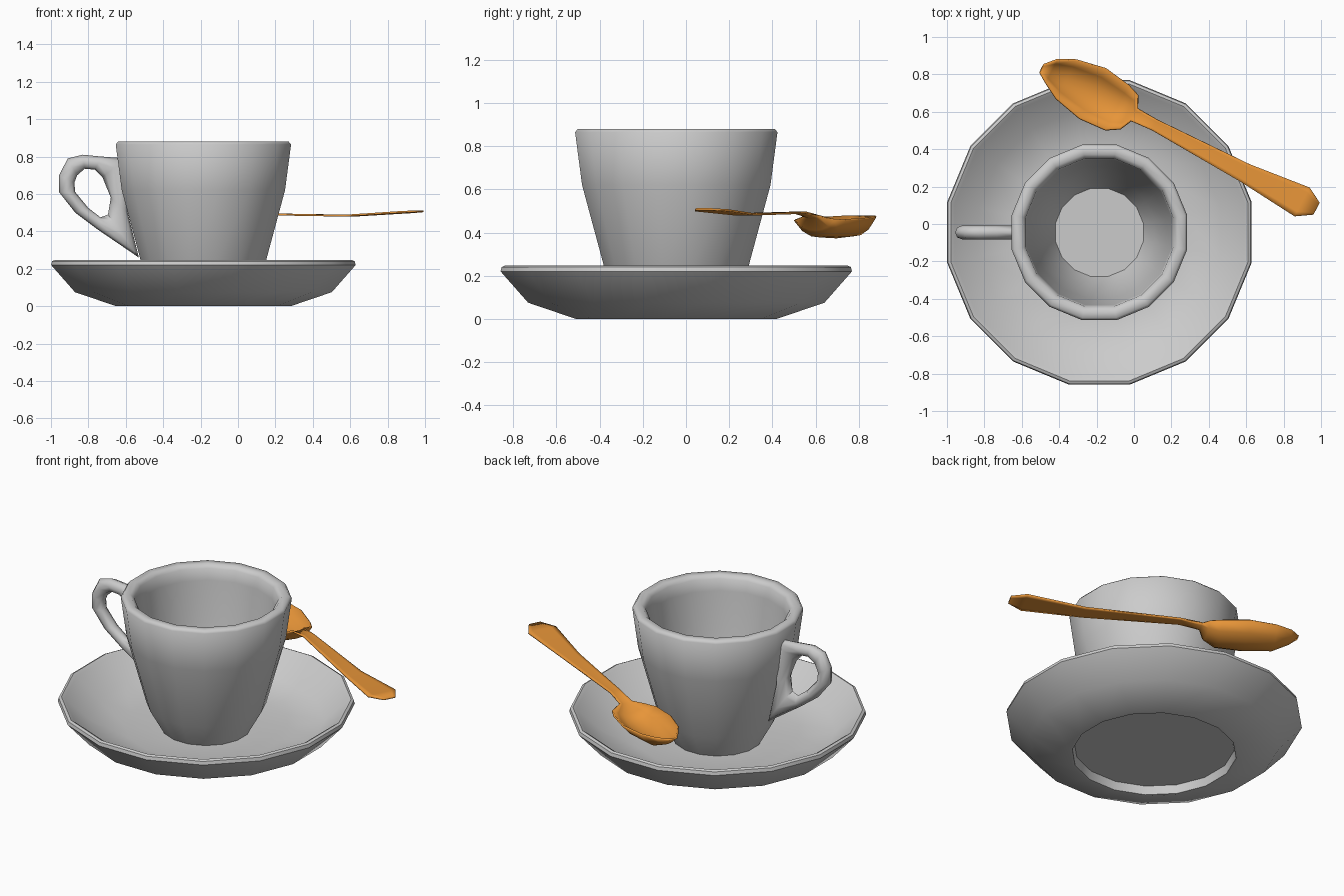
import bpy, bmesh, math
from mathutils import Vector

if "Cube" in bpy.data.objects:
    bpy.data.objects.remove(bpy.data.objects["Cube"])

CX, CY = -0.185, -0.045   # shared axis of cup and saucer
SIDES = 16


def finish(name, rings, closed_ring=True, closed_path=False, caps=False, angle=35):
    """Skin a list of point rings into a smooth-shaded object."""
    bm = bmesh.new()
    vs = [[bm.verts.new(p) for p in ring] for ring in rings]
    n = len(vs[0])
    for i in range(len(vs) if closed_path else len(vs) - 1):
        a, b = vs[i], vs[(i + 1) % len(vs)]
        for j in range(n if closed_ring else n - 1):
            k = (j + 1) % n
            bm.faces.new((a[j], a[k], b[k], b[j]))
    if caps:
        bm.faces.new(vs[0][::-1])
        bm.faces.new(vs[-1])
    bmesh.ops.recalc_face_normals(bm, faces=bm.faces[:])
    me = bpy.data.meshes.new(name)
    bm.to_mesh(me)
    bm.free()
    me.shade_smooth()
    me.set_sharp_from_angle(angle=math.radians(angle))
    ob = bpy.data.objects.new(name, me)
    bpy.context.collection.objects.link(ob)
    return ob


def lathe(name, profile, angle):
    rings = []
    for r, z in profile:
        rings.append([(CX + r * math.cos((k + 0.5) * math.tau / SIDES),
                       CY + r * math.sin((k + 0.5) * math.tau / SIDES), z)
                      for k in range(SIDES)])
    return finish(name, rings, caps=True, angle=angle)


# Saucer: recessed underside, foot, flared rim, shallow dish
lathe("saucer", [(0.45, 0.05), (0.46, 0.0), (0.475, 0.0), (0.70, 0.075), (0.83, 0.22),
                 (0.825, 0.24), (0.81, 0.247), (0.79, 0.235), (0.66, 0.115),
                 (0.46, 0.075), (0.24, 0.07)], 50)

# Cup: outer wall, rounded rim, inner wall and floor
lathe("cup", [(0.245, 0.06), (0.335, 0.22), (0.445, 0.62), (0.478, 0.865), (0.465, 0.88),
              (0.425, 0.88), (0.403, 0.86), (0.395, 0.79), (0.36, 0.55),
              (0.30, 0.22), (0.24, 0.09)], 50)

# Cup handle: closed loop of oval sections between outer and inner outlines (x, z)
pairs = [((-0.60, 0.79), (-0.725, 0.69)), ((-0.73, 0.80), (-0.765, 0.73)),
         ((-0.83, 0.81), (-0.82, 0.735)), ((-0.91, 0.79), (-0.86, 0.70)),
         ((-0.957, 0.70), (-0.875, 0.66)), ((-0.957, 0.61), (-0.87, 0.61)),
         ((-0.87, 0.50), (-0.80, 0.525)), ((-0.75, 0.41), (-0.735, 0.475)),
         ((-0.53, 0.26), (-0.695, 0.49)), ((-0.59, 0.50), (-0.68, 0.58))]
rings = []
for o, i in pairs:
    o, i = Vector((o[0], CY, o[1])), Vector((i[0], CY, i[1]))
    mid, half = (o + i) / 2, (o - i) / 2
    rings.append([mid + half * math.cos(a) + Vector((0, 0.038 * math.sin(a), 0))
                  for a in (k * math.tau / 8 for k in range(8))])
finish("cup_handle", rings, closed_path=True, angle=60)

# Spoon stations: distance from tip, side shift, half width, edge height, bowl depth
stations = [(0.0, 0.0, 0.02, 0.48, 0.0), (0.05, 0.012, 0.064, 0.48, 0.045),
            (0.14, 0.01, 0.112, 0.475, 0.083), (0.30, 0.008, 0.146, 0.468, 0.085),
            (0.45, 0.002, 0.13, 0.462, 0.075), (0.515, 0.011, 0.098, 0.463, 0.045),
            (0.545, 0.012, 0.036, 0.48, 0.01), (0.67, 0.014, 0.031, 0.497, 0.0),
            (1.22, 0.012, 0.053, 0.489, 0.0), (1.56, 0.017, 0.087, 0.508, 0.0),
            (1.645, 0.021, 0.036, 0.513, 0.0)]
tip, d, n = Vector((-0.49, 0.83, 0)), Vector((0.885, -0.466, 0)), Vector((0.466, 0.885, 0))
rings = []
for s, t, w, z, depth in stations:
    rings.append([tip + d * s + n * (t + w * u) + Vector((0, 0, z - depth * (1 - abs(u) ** 2.5)))
                  for u in (-1, -0.67, -0.33, 0, 0.33, 0.67, 1)])
spoon = finish("spoon", rings, closed_ring=False, angle=50)
# Make the sheet face up, then thicken it downwards
if spoon.data.polygons[0].normal.z < 0:
    spoon.data.flip_normals()
mod = spoon.modifiers.new("thickness", "SOLIDIFY")
mod.thickness = 0.01
mod.offset = -1

mat = bpy.data.materials.new("spoon_orange")
mat.diffuse_color = (0.8, 0.3, 0.04, 1)
mat.use_nodes = True
mat.node_tree.nodes["Principled BSDF"].inputs["Base Color"].default_value = mat.diffuse_color
spoon.data.materials.append(mat)
